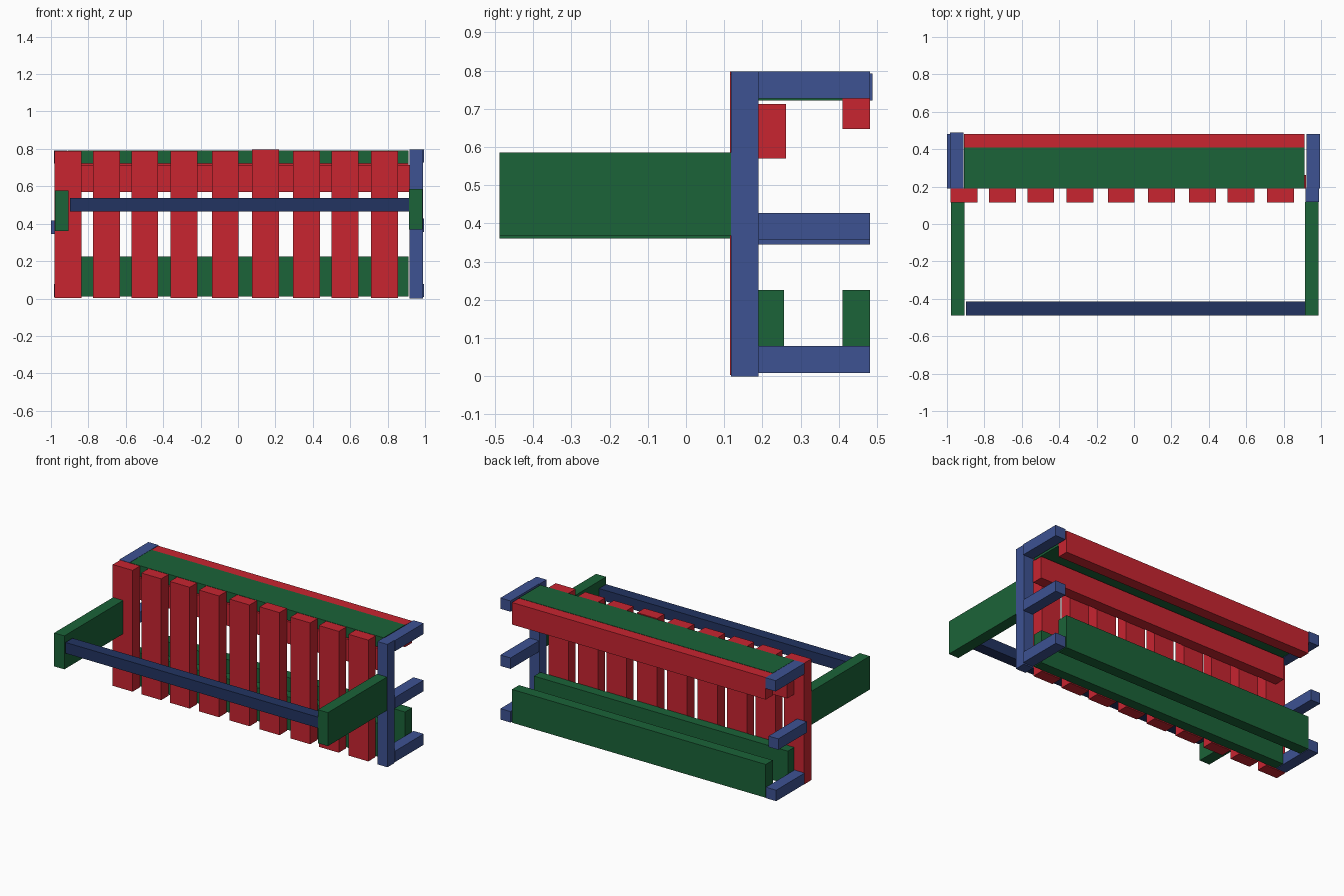
import bpy

if "Cube" in bpy.data.objects:
    bpy.data.objects.remove(bpy.data.objects["Cube"])


def material(name, rgb):
    m = bpy.data.materials.new(name)
    m.diffuse_color = (*rgb, 1)
    m.use_nodes = True
    m.node_tree.nodes["Principled BSDF"].inputs["Base Color"].default_value = m.diffuse_color
    return m


RED = material("red_paint", (0.58, 0.018, 0.03))
GREEN = material("green_paint", (0.011, 0.125, 0.04))
BLUE = material("blue_paint", (0.047, 0.085, 0.29))
NAVY = material("navy_paint", (0.016, 0.034, 0.12))


def board(name, x, y, z, mat):
    """Rectangular board given by its (min, max) range on each axis."""
    bpy.ops.mesh.primitive_cube_add(size=1, location=[sum(r) / 2 for r in (x, y, z)])
    ob = bpy.context.object
    ob.name = name
    ob.scale = [r[1] - r[0] for r in (x, y, z)]
    bpy.ops.object.transform_apply(location=False, rotation=False, scale=True)
    ob.data.materials.append(mat)


# Upright front slats
slat_left = [-0.98, -0.775, -0.57, -0.36, -0.14, 0.075, 0.295, 0.50, 0.712]
for i, x in enumerate(slat_left):
    top = 0.798 if i == 5 else 0.79
    board(f"front_slat_{i + 1}", (x, x + 0.143), (0.115, 0.19), (0.003, top), RED)

# Long boards running behind the slats
LONG = (-0.91, 0.912)
board("top_plank", LONG, (0.19, 0.41), (0.722, 0.792), GREEN)
board("back_apron", LONG, (0.41, 0.482), (0.647, 0.79), RED)
board("front_rail", (-0.91, 0.92), (0.19, 0.262), (0.57, 0.713), RED)
board("lower_front_board", LONG, (0.19, 0.256), (0.01, 0.226), GREEN)
board("lower_back_board", LONG, (0.41, 0.482), (0.01, 0.226), GREEN)

# Blue end frames: one post on the right, three arms on each end
board("right_post", (0.918, 0.99), (0.118, 0.19), (0, 0.797), BLUE)
for name, z, left_z, left_x in (
    ("top_arm", (0.727, 0.797), (0.722, 0.792), (-0.985, -0.912)),
    ("middle_arm", (0.356, 0.427), (0.345, 0.416), (-1.0, -0.93)),
    ("bottom_arm", (0.008, 0.079), (0.008, 0.079), (-0.985, -0.912)),
):
    back = 0.488 if name == "top_arm" else 0.482
    board("right_" + name, (0.922, 0.995), (0.19, 0.482), z, BLUE)
    board("left_" + name, left_x, (0.19, back), left_z, BLUE)

# Forward-reaching side boards and the bar between them
board("right_side_board", (0.915, 0.987), (-0.488, 0.118), (0.368, 0.585), GREEN)
board("left_side_board", (-0.978, -0.905), (-0.488, 0.118), (0.36, 0.577), GREEN)
board("front_bar", (-0.897, 0.915), (-0.488, -0.415), (0.466, 0.537), NAVY)
